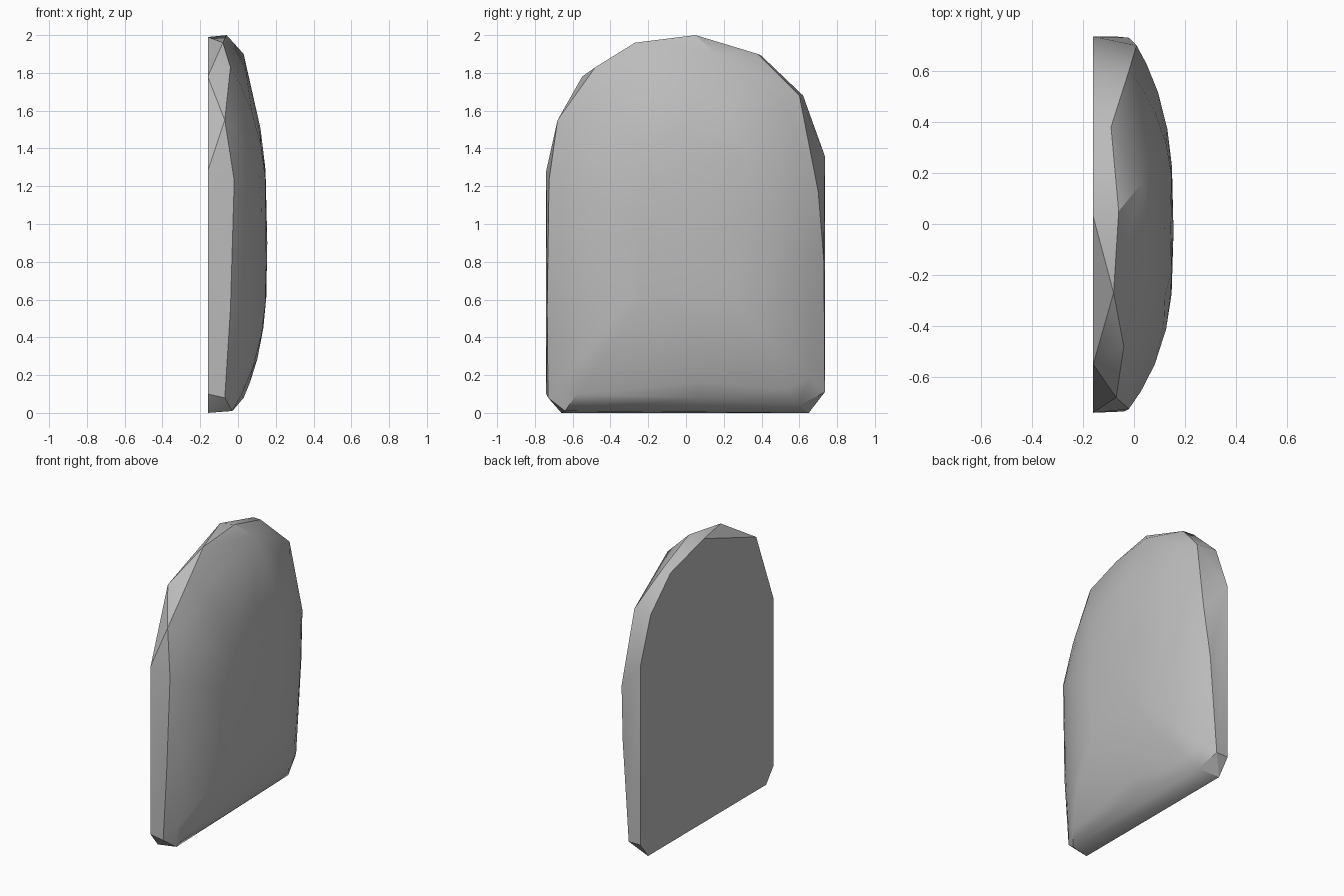
import bpy, bmesh, math

cube = bpy.data.objects.get("Cube")
if cube:
    bpy.data.objects.remove(cube, do_unlink=True)

stone = bpy.data.materials.new("stone_grey")
stone.use_nodes = True
colour = (0.5, 0.5, 0.5, 1)
stone.diffuse_color = colour
stone.node_tree.nodes["Principled BSDF"].inputs["Base Color"].default_value = colour

# Flat back outline (y, z)
BACK_X = -0.16
back = [(-.74, .10), (-.74, 1.28), (-.55, 1.78), (.03, 1.99), (.40, 1.89),
        (.62, 1.68), (.735, 1.36), (.735, .11), (.65, 0), (-.66, 0)]

# Chipped rim of the bulging face (x, y, z)
rim = [(-.07, -.73, .08), (-.04, -.735, .55), (-.02, -.725, 1.23),
       (-.07, -.68, 1.55), (-.04, -.48, 1.83), (-.08, -.27, 1.96),
       (-.06, .05, 2), (-.09, .38, 1.9), (-.02, .6, 1.68),
       (.01, .7, 1.17), (-.02, .73, .8), (-.07, .735, .11),
       (-.03, .6, .04), (.03, .08, .08), (-.03, -.64, .01)]

# Shallow dome: rim rings shrinking towards the peak
PEAK, CY, CZ = 0.155, -.03, .9
points = [(BACK_X, y, z) for y, z in back] + rim + [(.03, .16, 1.9), (PEAK, CY, CZ)]
for s in (.9, .75, .55, .35):
    for x, y, z in rim:
        points.append((x + (PEAK - x) * (1 - s ** 3),
                       CY + (y - CY) * s, CZ + (z - CZ) * s))

# Wrap the points in one faceted shell
bm = bmesh.new()
for p in points:
    bm.verts.new(p)
bmesh.ops.convex_hull(bm, input=bm.verts[:])
bmesh.ops.delete(bm, geom=[v for v in bm.verts if not v.link_faces], context="VERTS")
bmesh.ops.dissolve_limit(bm, angle_limit=math.radians(0.5),
                         verts=bm.verts[:], edges=bm.edges[:])
bmesh.ops.recalc_face_normals(bm, faces=bm.faces[:])
mesh = bpy.data.meshes.new("stone_slab")
bm.to_mesh(mesh)
bm.free()
mesh.materials.append(stone)

slab = bpy.data.objects.new("stone_slab", mesh)
bpy.context.collection.objects.link(slab)
bpy.context.view_layer.objects.active = slab
slab.select_set(True)
bpy.ops.object.shade_smooth_by_angle(angle=math.radians(30))
